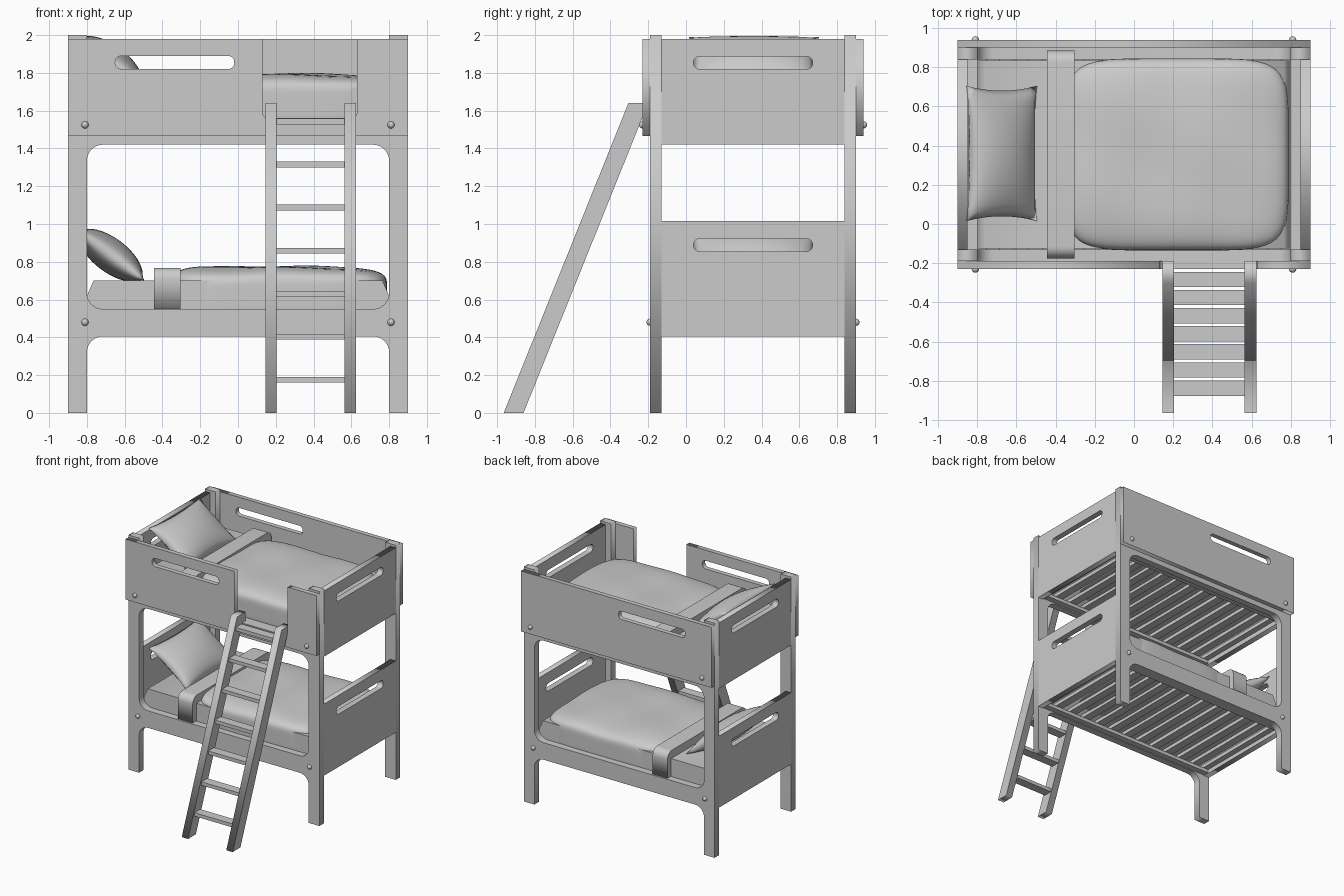
import bpy, bmesh, math
from mathutils import Vector, Matrix

if "Cube" in bpy.data.objects:
    bpy.data.objects.remove(bpy.data.objects["Cube"])

YC = 0.355          # centre line of the bed in y
LIFT = 1.02         # height from lower to upper bunk


def fillet(pts):
    """Points (x, y) or (x, y, radius) to a rounded closed loop."""
    out = []
    for i, p in enumerate(pts):
        c = Vector(p[:2])
        if len(p) < 3:
            out.append(c)
            continue
        a = c + (Vector(pts[i - 1][:2]) - c).normalized() * p[2]
        b = c + (Vector(pts[(i + 1) % len(pts)][:2]) - c).normalized() * p[2]
        o = a + b - c
        for k in range(9):
            t = k / 8 * math.pi / 2
            out.append(o + (a - o) * math.cos(t) + (b - o) * math.sin(t))
    return out


def rect(x0, x1, z0, z1, r):
    return [(x0, z0, r), (x1, z0, r), (x1, z1, r), (x0, z1, r)]


def plate(name, loops, lo, hi, axis='Y'):
    """Board from an outline (and holes), extruded along y or x."""
    cu = bpy.data.curves.new(name, 'CURVE')
    cu.dimensions, cu.fill_mode, cu.extrude = '2D', 'BOTH', (hi - lo) / 2
    for loop in loops:
        pts = fillet(loop)
        sp = cu.splines.new('POLY')
        sp.points.add(len(pts) - 1)
        for q, p in zip(sp.points, pts):
            q.co = (p.x, p.y, 0, 1)
        sp.use_cyclic_u = True
    tmp = bpy.data.objects.new(name, cu)
    bpy.context.collection.objects.link(tmp)
    dg = bpy.context.evaluated_depsgraph_get()
    me = bpy.data.meshes.new_from_object(tmp.evaluated_get(dg))
    bpy.data.objects.remove(tmp)
    m = Matrix.Rotation(math.pi / 2, 4, 'X')
    mid = (lo + hi) / 2
    if axis == 'X':
        m = Matrix.Translation((mid, 0, 0)) @ Matrix.Rotation(math.pi / 2, 4, 'Z') @ m
    else:
        m = Matrix.Translation((0, mid, 0)) @ m
    me.transform(m)
    ob = bpy.data.objects.new(name, me)
    bpy.context.collection.objects.link(ob)
    return ob


def finish(name, bm, smooth=False):
    bmesh.ops.recalc_face_normals(bm, faces=bm.faces)
    for f in bm.faces:
        f.smooth = smooth
    me = bpy.data.meshes.new(name)
    bm.to_mesh(me)
    bm.free()
    ob = bpy.data.objects.new(name, me)
    bpy.context.collection.objects.link(ob)
    return ob


def box(name, x0, x1, y0, y1, z0, z1):
    bm = bmesh.new()
    bmesh.ops.create_cube(bm, size=1)
    for v in bm.verts:
        v.co = (x0 + (v.co.x + .5) * (x1 - x0), y0 + (v.co.y + .5) * (y1 - y0),
                z0 + (v.co.z + .5) * (z1 - z0))
    return finish(name, bm)


def duvet(name, dz):
    """Puffy rounded slab with soft creases."""
    bm = bmesh.new()
    bmesh.ops.create_cube(bm, size=2)
    bmesh.ops.subdivide_edges(bm, edges=bm.edges, cuts=23, use_grid_fill=True)
    for v in bm.verts:
        p = v.co
        k = sum(abs(c) ** 6 for c in p) ** (-1 / 6)
        x, y, z = p * k
        if z > 0:
            z *= 1 - .10 * abs(y) ** 3 - .12 * max(0, x) ** 4
            z += .035 * math.sin(5 * x + 2 * y) * math.cos(4 * y - 2 * x)
        v.co = (.22 + x * .57, YC + y * .49, .62 + z * .155 + dz)
    return finish(name, bm, True)


def pillow(name, dz):
    """Two domed sheets with pinched corners, leaning on the headboard."""
    bm = bmesh.new()
    n = 20
    for side in (1, -1):
        g = bmesh.ops.create_grid(bm, x_segments=n, y_segments=n, size=1)
        for v in g['verts']:
            u, w = v.co.x, v.co.y
            h = (max(0, 1 - u * u) * max(0, 1 - w * w)) ** .55
            v.co = (u * .225 * (1 - .09 * (1 - w * w)),
                    w * .345 * (1 - .07 * (1 - u * u)), side * .09 * h)
    bmesh.ops.remove_doubles(bm, verts=bm.verts, dist=.0005)
    bm.transform(Matrix.Translation((-.675, .36, .835 + dz)) @ Matrix.Rotation(math.radians(37), 4, 'Y'))
    return finish(name, bm, True)


# Front and back frames: legs, lower rail and upper beam in one board
R = .085
frame = [(-.9, 0), (-.8, 0), (-.8, .405, R), (.8, .405, R), (.8, 0), (.9, 0), (.9, 2),
         (.8, 2), (.8, 1.56, R), (-.8, 1.56, R), (-.8, 2), (-.9, 2)]
window = rect(-.8, .8, .55, 1.42, R)
plate("front_frame", [frame, window], -.19, -.13)
plate("back_frame", [frame, window], .84, .90)

# Guard boards outside the frames; the front one is notched for the ladder
slot = rect(-.65, -.02, 1.82, 1.89, .032)
plate("front_guard", [[(-.9, 1.465), (.9, 1.465), (.9, 1.98), (.63, 1.98), (.63, 1.56, .03),
                       (.13, 1.56, .03), (.13, 1.98), (-.9, 1.98)], slot], -.23, -.19)
plate("back_guard", [[(-.9, 1.465), (.9, 1.465), (.9, 1.98), (-.9, 1.98)], slot], .90, .94)

# End panels with hand slots
for s, label in ((-1, "head"), (1, "foot")):
    x0, x1 = sorted((s * .9, s * .85))
    for z0, z1, zs, lev in ((.405, 1.015, .855, "lower"), (1.42, 1.98, 1.82, "upper")):
        plate(f"{lev}_{label}_panel",
              [[(-.13, z0), (.84, z0), (.84, z1), (-.13, z1)],
               rect(.04, .67, zs, zs + .067, .032)], x0, x1, 'X')

# Each bunk: ledges, slats, mattress and bedding
for lev, dz in (("lower", 0), ("upper", LIFT)):
    box(f"{lev}_front_ledge", -.85, .85, -.13, -.08, .41 + dz, .44 + dz)
    box(f"{lev}_back_ledge", -.85, .85, .79, .84, .41 + dz, .44 + dz)
    for s in (-1, 1):
        x0, x1 = sorted((s * .85, s * .80))
        box(f"{lev}_end_ledge", x0, x1, -.13, .84, .44 + dz, .48 + dz)
    for i in range(11):
        x = -.72 + i * .144
        box(f"{lev}_slat", x - .035, x + .035, -.13, .84, .44 + dz, .47 + dz)
    plate(f"{lev}_mattress", [[(-.8, .47 + dz), (.8, .47 + dz), (.8, .62 + dz), (.765, .70 + dz),
                               (-.765, .70 + dz), (-.8, .62 + dz)]], -.125, .835)
    duvet(f"{lev}_duvet", dz)
    band = plate(f"{lev}_folded_sheet",
                 [[(-.175, .55 + dz), (.885, .55 + dz), (.885, .768 + dz, .06), (-.175, .768 + dz, .06)]],
                 -.445, -.305, 'X')
    pillow(f"{lev}_pillow", dz)

# Bolts on frames and guards
for x in (-.81, .81):
    for y, z in ((-.23, 1.525), (.94, 1.525), (-.19, .48), (.90, .48)):
        bm = bmesh.new()
        bmesh.ops.create_uvsphere(bm, u_segments=16, v_segments=8, radius=.019)
        bm.transform(Matrix.Translation((x, y, z)))
        finish("bolt", bm, True)

# Ladder: two leaning rails hooked over the notch, seven treads
side = [(-.965, 0), (-.86, 0), (-.23, 1.565), (-.19, 1.565), (-.19, 1.64), (-.305, 1.64)]
plate("ladder_left_rail", [side], .145, .205, 'X')
plate("ladder_right_rail", [side], .565, .625, 'X')
for i in range(7):
    y, z = -.838 + i * .0925, .175 + i * .228
    box("ladder_tread", .205, .565, y - .039, y + .039, z - .015, z + .015)
